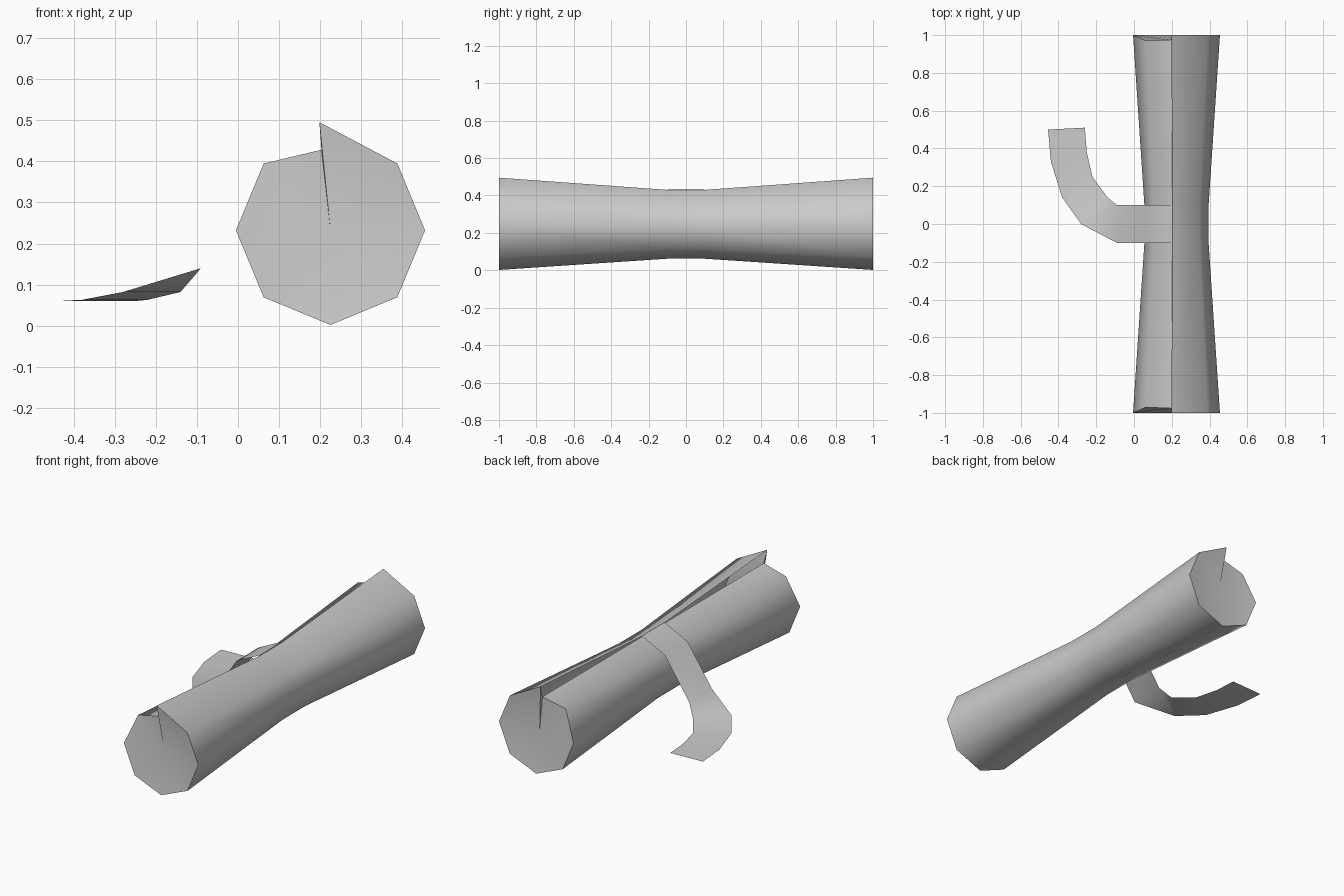
import bpy, bmesh, math

cube = bpy.data.objects.get("Cube")
if cube:
    bpy.data.objects.remove(cube, do_unlink=True)

grey = bpy.data.materials.new("plain grey")
grey.use_nodes = True
colour = (0.6, 0.6, 0.6, 1)
grey.diffuse_color = colour
grey.node_tree.nodes["Principled BSDF"].inputs["Base Color"].default_value = colour

CX, CZ = 0.225, 0.232


def finish(name, bm, angle):
    mesh = bpy.data.meshes.new(name)
    bm.to_mesh(mesh)
    bm.free()
    mesh.materials.append(grey)
    obj = bpy.data.objects.new(name, mesh)
    bpy.context.collection.objects.link(obj)
    bpy.ops.object.select_all(action="DESELECT")
    obj.select_set(True)
    bpy.context.view_layer.objects.active = obj
    bpy.ops.object.shade_smooth_by_angle(angle=math.radians(angle))
    return obj


def ring(bm, y, radius, lip, recess):
    """Open eight-sided loop, from the raised lip clockwise to the tucked edge."""
    side = math.copysign(1, y)
    points = [(0.198 if lip > 0.45 else 0.203, y, lip)]
    for i in range(1, 8):
        a = math.radians(90 - 45 * i)
        dy = recess if i == 7 else 0
        points.append((CX + radius * math.cos(a), y - side * dy,
                       CZ + radius * math.sin(a)))
    points.append((0.203, y - side * recess * 0.8, 0.428))
    return [bm.verts.new(p) for p in points]


# Rolled sheet, narrowed at the middle
bm = bmesh.new()
rings = [ring(bm, -1, 0.23, 0.495, 0.03), ring(bm, -0.1, 0.17, 0.43, 0),
         ring(bm, 0.1, 0.17, 0.43, 0), ring(bm, 1, 0.23, 0.495, 0.03)]
for r, s in zip(rings, rings[1:]):
    for i in range(8):
        bm.faces.new((r[i], s[i], s[i + 1], r[i + 1]))
finish("rolled_sheet", bm, 60)

# Shallow sunken ends, with a step between the lip and the tucked edge
for name, y in (("front_end", -1), ("back_end", 1)):
    bm = bmesh.new()
    rim = ring(bm, y, 0.23, 0.495, 0.03)
    centre = bm.verts.new((CX, y * 0.97, CZ))
    for i in range(9):
        tri = (rim[i], rim[(i + 1) % 9], centre)
        bm.faces.new(tri if y < 0 else tri[::-1])
    finish(name, bm, 40)

# Loose ribbon draped off the middle: pairs of edge points and a height
rows = [((0.203, 0.1), (0.203, -0.1), 0.433),
        ((0.06, 0.1), (0.06, -0.1), 0.363),
        ((-0.09, 0.1), (-0.09, -0.1), 0.14),
        ((-0.14, 0.14), (-0.28, 0.0), 0.082),
        ((-0.22, 0.25), (-0.38, 0.14), 0.063),
        ((-0.25, 0.38), (-0.44, 0.33), 0.06),
        ((-0.26, 0.51), (-0.455, 0.5), 0.06)]
bm = bmesh.new()
pairs = [[bm.verts.new((*p, z)) for p in (a, b)] for a, b, z in rows]
for (a, b), (c, d) in zip(pairs, pairs[1:]):
    bm.faces.new((a, c, d, b))
finish("ribbon", bm, 60)
